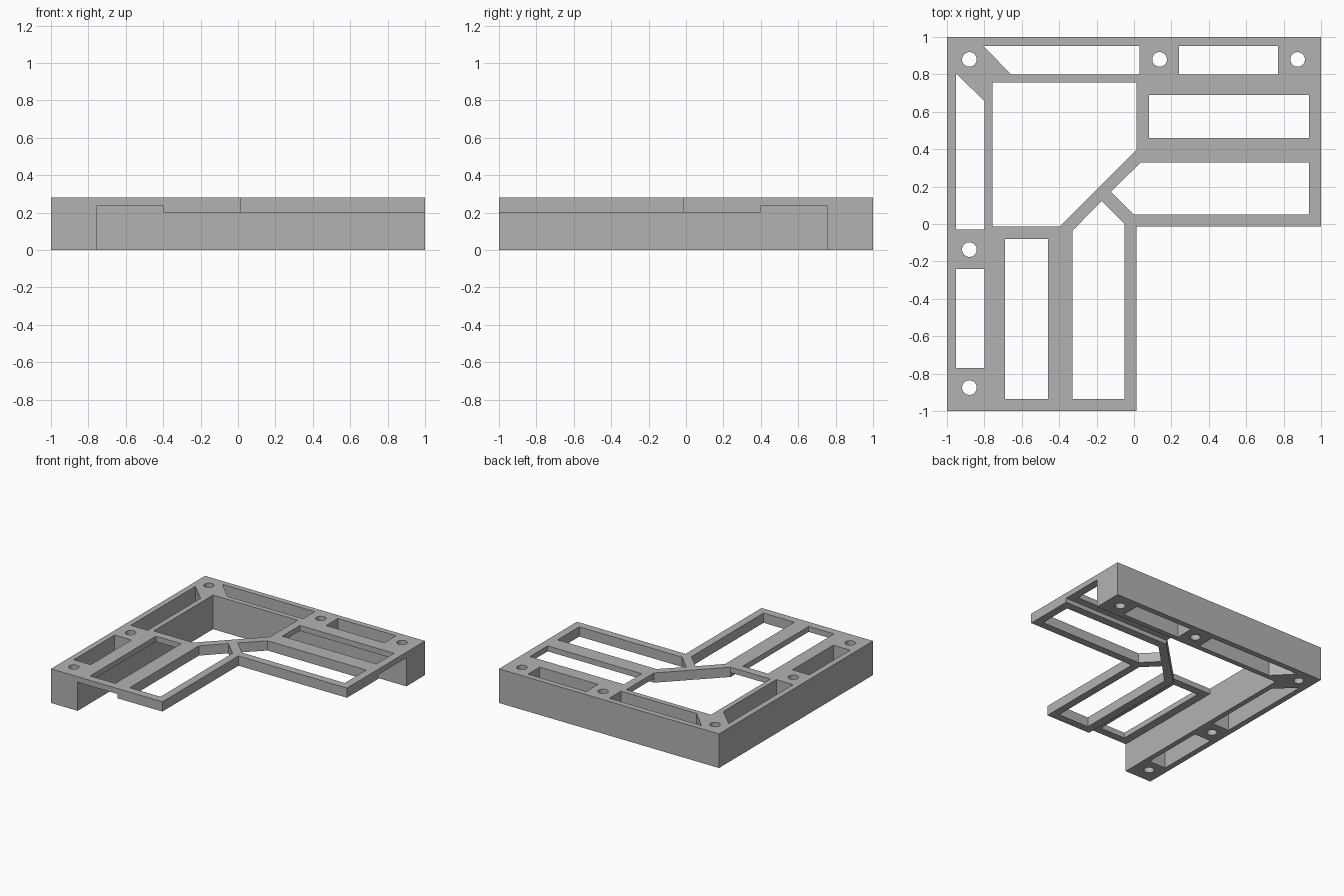
import bpy
import bmesh
import math

if "Cube" in bpy.data.objects:
    bpy.data.objects.remove(bpy.data.objects["Cube"], do_unlink=True)

TOP = 0.28      # overall height
WALL = 0.757    # inner face of the tall corner walls
STEP = 0.397    # where the deck changes thickness
GAP = 0.013     # inner edges of the two arms

grey = bpy.data.materials.new("plain grey")
grey.use_nodes = True
grey.diffuse_color = (0.45, 0.45, 0.45, 1)
grey.node_tree.nodes["Principled BSDF"].inputs["Base Color"].default_value = (0.45, 0.45, 0.45, 1)


def prism(name, points, z0, z1):
    """Extrude a flat outline between two heights."""
    bm = bmesh.new()
    face = bm.faces.new([bm.verts.new((x, y, z0)) for x, y in points])
    up = bmesh.ops.extrude_face_region(bm, geom=[face])["geom"]
    bmesh.ops.translate(bm, vec=(0, 0, z1 - z0),
                        verts=[v for v in up if isinstance(v, bmesh.types.BMVert)])
    bmesh.ops.recalc_face_normals(bm, faces=bm.faces)
    mesh = bpy.data.meshes.new(name)
    bm.to_mesh(mesh)
    bm.free()
    mesh.materials.append(grey)
    obj = bpy.data.objects.new(name, mesh)
    bpy.context.collection.objects.link(obj)
    return obj


def rect(x0, x1, y0, y1):
    return [(x0, y0), (x1, y0), (x1, y1), (x0, y1)]


def circle(cx, cy, r=0.039, n=32):
    return [(cx + r * math.cos(2 * math.pi * i / n),
             cy + r * math.sin(2 * math.pi * i / n)) for i in range(n)]


def flip(points):
    """Mirror an outline across the bracket's diagonal."""
    return [(-y, -x) for x, y in points]


# L-shaped block
bracket = prism("corner_bracket", [(-1, -1), (GAP, -1), (GAP, -GAP),
                                   (1, -GAP), (1, 1), (-1, 1)], 0, TOP)


def cut(points, z1=TOP + 0.1):
    cutter = prism("cutter", points, -0.1, z1)
    cutter.hide_render = True
    mod = bracket.modifiers.new("cut", 'BOOLEAN')
    mod.operation = 'DIFFERENCE'
    mod.solver = 'EXACT'
    mod.object = cutter
    bpy.context.view_layer.objects.active = bracket
    bpy.ops.object.modifier_apply(modifier=mod.name)
    bpy.data.objects.remove(cutter, do_unlink=True)


# Space under the deck, leaving the tall walls along two sides
cut(rect(-WALL, 1.1, -1.1, WALL), 0.2)

# Central opening with the diagonal brace
cut([(-WALL, WALL), (GAP, WALL), (GAP, STEP), (-STEP, -GAP), (-WALL, -GAP)])

# Features of one arm, repeated across the diagonal
thin_deck = rect(-WALL, -STEP, -1.1, -GAP)
openings = [
    rect(-0.69, -0.46, -0.935, -0.08),                                    # narrow deck window
    [(-0.33, -0.935), (-0.05, -0.935), (-0.05, 0.0), (-0.173, 0.123), (-0.33, -0.037)],
    [(-0.953, -0.03), (-0.8, -0.03), (-0.8, 0.657), (-0.953, 0.807)],     # long wall pocket
    rect(-0.953, -0.8, -0.77, -0.24),                                     # short wall pocket
    circle(-0.88, -0.137),
    circle(-0.88, -0.875),
]
for side in (lambda p: p, flip):
    cut(side(thin_deck), 0.235)
    for outline in openings:
        cut(side(outline))

# Corner screw hole
cut(circle(-0.88, 0.88))
